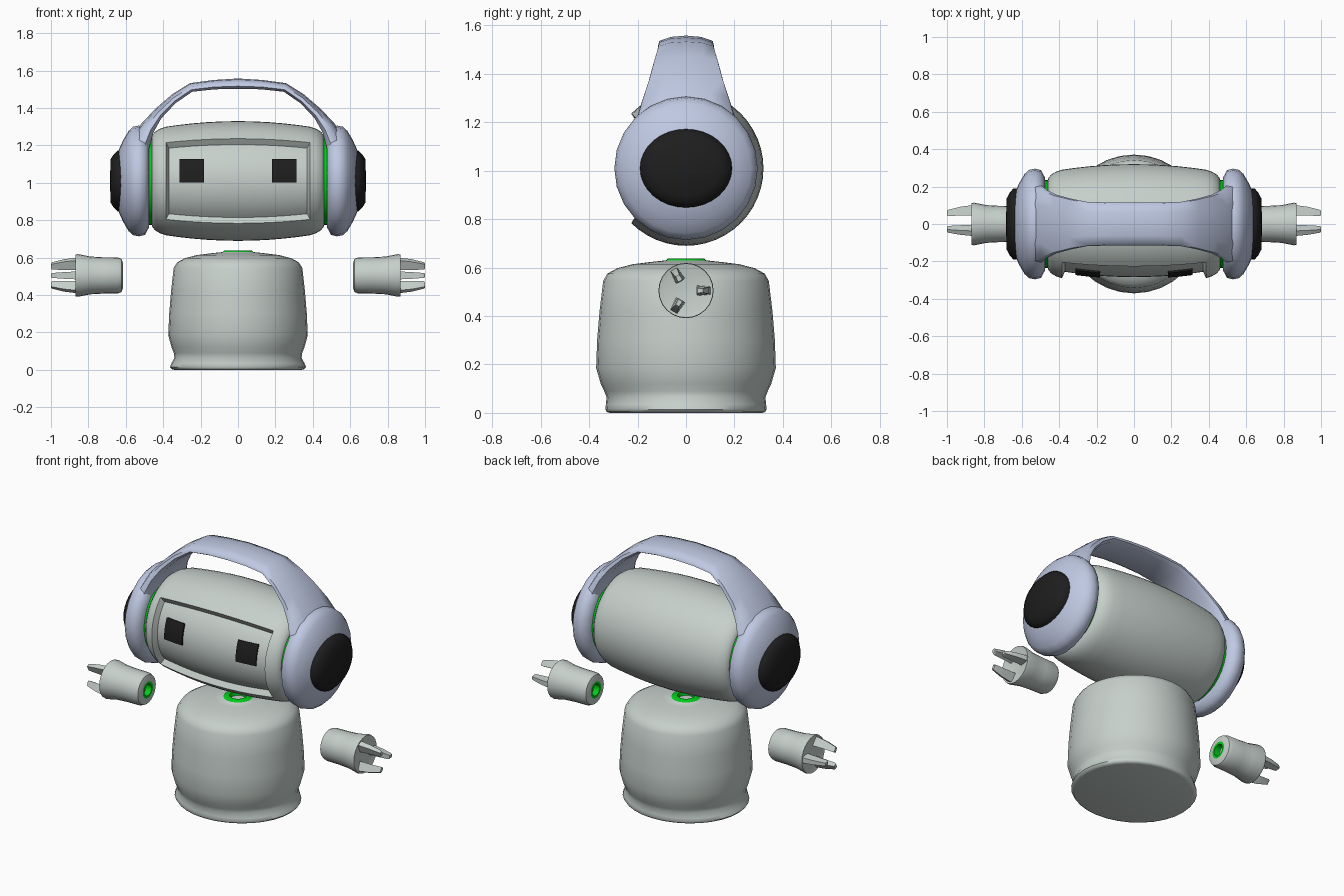
import bpy, bmesh, math
from mathutils import Vector

if "Cube" in bpy.data.objects:
    bpy.data.objects.remove(bpy.data.objects["Cube"])


def material(name, rgb):
    m = bpy.data.materials.new(name)
    m.diffuse_color = (*rgb, 1)
    m.use_nodes = True
    m.node_tree.nodes["Principled BSDF"].inputs["Base Color"].default_value = m.diffuse_color
    return m


GREY = material("pale_grey", (0.57, 0.63, 0.60))
LILAC = material("lilac", (0.52, 0.58, 0.76))
BLACK = material("black", (0.013, 0.013, 0.013))
GREEN = material("green", (0.0, 0.6, 0.01))


def finish(name, bm, mats, angle=40):
    bmesh.ops.recalc_face_normals(bm, faces=bm.faces)
    me = bpy.data.meshes.new(name)
    bm.to_mesh(me)
    bm.free()
    for m in mats:
        me.materials.append(m)
    ob = bpy.data.objects.new(name, me)
    bpy.context.collection.objects.link(ob)
    bpy.ops.object.select_all(action='DESELECT')
    ob.select_set(True)
    bpy.context.view_layer.objects.active = ob
    bpy.ops.object.shade_smooth_by_angle(angle=math.radians(angle))
    return ob


def lathe(profile, axis, centre=0.0, seg=32, sign=1, bm=None, second=()):
    """Profile rows are (position, radius a, radius b). Bands listed in
    second use the second material."""
    bm = bm or bmesh.new()
    rings = []
    for t, ra, rb in profile:
        ring = []
        for k in range(1 if ra == 0 else seg):
            a = 2 * math.pi * k / seg
            u, v = ra * math.cos(a), rb * math.sin(a)
            ring.append(bm.verts.new((u, v, t) if axis == 'Z' else (sign * t, u, centre + v)))
        rings.append(ring)
    for i, (r, s) in enumerate(zip(rings, rings[1:])):
        for k in range(seg):
            loop = []
            for v in (r[k % len(r)], r[(k + 1) % len(r)], s[(k + 1) % len(s)], s[k % len(s)]):
                if v not in loop:
                    loop.append(v)
            bm.faces.new(loop).material_index = int(i in second)
    return bm


def round_rows(rows):
    return [(t, r, r) for t, r in rows]


# Body with a green neck ring around a shallow socket
body = [(0, 0, 0), (0, .34, .315), (.004, .355, .328), (.015, .364, .333), (.035, .356, .331),
        (.065, .340, .328), (.09, .343, .338), (.12, .355, .352), (.185, .373, .371),
        (.3, .368, .367), (.42, .358, .357), (.545, .344, .342), (.575, .325, .325),
        (.597, .285, .285), (.614, .22, .22), (.625, .13, .13), (.63, .082, .082),
        (.637, .076, .076), (.637, .048, .048), (.615, .044, .044), (.615, 0, 0)]
finish("body", lathe(body, 'Z', second=(16, 17, 18)), [GREY, GREEN], 50)

# Barrel head with a sunken face panel
HZ = 1.01
DEPTH = 0.036


def head_r(x):
    return 0.32 - 0.03 * (x / 0.385) ** 2


half = [(x, head_r(x)) for x in (0.08, 0.16, 0.24, 0.32, 0.385)]
half += [(.42, .278), (.445, .262), (.458, .245), (.462, .22), (.462, 0)]
rows = [(-x, r) for x, r in reversed(half)] + [(0, .32)] + half
bm = lathe(round_rows(rows), 'X', HZ, 48)
bmesh.ops.recalc_face_normals(bm, faces=bm.faces)
panel = []
for f in bm.faces:
    c = f.calc_center_median()
    if abs(c.x) < .385 and abs(math.atan2(c.z - HZ, -c.y)) < math.radians(45):
        panel.append(f)
bmesh.ops.inset_region(bm, faces=panel, thickness=0.01, depth=-DEPTH, use_even_offset=True)
finish("head", bm, [GREY], 35)

# Eyes: thin curved plates on the panel
for side, sign in (("left", -1), ("right", 1)):
    bm = bmesh.new()
    N = 5
    grid = []
    for i in range(N):
        x = .183 + .13 * i / (N - 1)
        r = head_r(x) - DEPTH + .009
        col = []
        for j in range(N):
            z = -.007 + .125 * j / (N - 1)
            col.append(bm.verts.new((sign * x, -math.sqrt(r * r - z * z), HZ + z)))
        grid.append(col)
    for i in range(N - 1):
        for j in range(N - 1):
            bm.faces.new((grid[i][j], grid[i + 1][j], grid[i + 1][j + 1], grid[i][j + 1]))
    bmesh.ops.recalc_face_normals(bm, faces=bm.faces)
    if sum(f.normal.y for f in bm.faces) > 0:
        bmesh.ops.reverse_faces(bm, faces=bm.faces)
    bmesh.ops.solidify(bm, geom=bm.faces[:], thickness=.009)
    finish(side + "_eye", bm, [BLACK])

# Ear cups, black caps, green ear rings and hands
cup = [(.472, 0), (.472, .2), (.477, .25), (.497, .288), (.53, .296), (.56, .290),
       (.585, .268), (.612, .222), (.634, .175), (.64, .15), (.64, 0)]
cap = [(.61, .19, .162), (.645, .19, .162), (.664, .168, .143), (.682, .135, .115), (.684, 0, 0)]
ring = [(.45, 0), (.45, .236), (.479, .236), (.479, 0)]
palm = [(.65, 0), (.65, .033), (.614, .035), (.614, .050), (.616, .068), (.622, .088),
        (.642, .096), (.72, .097), (.79, .101), (.855, .114), (.868, .112), (.862, .09), (.857, 0)]
HAND_Z = 0.505
for side, sign in (("left", -1), ("right", 1)):
    finish(side + "_ear_cup", lathe(round_rows(cup), 'X', HZ, 24, sign), [LILAC], 50)
    finish(side + "_ear_cap", lathe(cap, 'X', HZ, 32, sign), [BLACK], 50)
    finish(side + "_ear_ring", lathe(round_rows(ring), 'X', HZ, 32, sign), [GREEN])
    finish(side + "_hand", lathe(round_rows(palm), 'X', HAND_Z, 24, sign, second=(1, 2)),
           [GREY, GREEN])
    # Three tapered fingers
    bm = bmesh.new()
    for k in range(3):
        a = 2 * math.pi * k / 3
        out = Vector((0, math.cos(a), math.sin(a)))
        tan = Vector((0, -math.sin(a), math.cos(a)))
        loops = []
        for x, lo, hi, w in ((.84, .045, .104, .022), (.93, .045, .092, .018),
                             (.993, .043, .076, .013), (1.0, .047, .071, .010)):
            loops.append([bm.verts.new(Vector((sign * x, 0, HAND_Z)) + out * r + tan * t)
                          for r, t in ((lo, -w), (hi, -w * .75), (hi, w * .75), (lo, w))])
        for p, q in zip(loops, loops[1:]):
            for i in range(4):
                bm.faces.new((p[i], p[(i + 1) % 4], q[(i + 1) % 4], q[i]))
        bm.faces.new(loops[0])
        bm.faces.new(loops[-1])
    finish(side + "_fingers", bm, [GREY], 30)

# Headband: outer point, inner point and half width along the arch
arch = [((0, 1.558), (0, 1.503), .115), ((.13, 1.55), (.125, 1.50), .115),
        ((.257, 1.533), (.245, 1.487), .118), ((.35, 1.475), (.335, 1.425), .136),
        ((.435, 1.402), (.41, 1.345), .157), ((.51, 1.325), (.452, 1.27), .183),
        ((.572, 1.24), (.474, 1.19), .208), ((.612, 1.15), (.482, 1.12), .235),
        ((.622, 1.06), (.49, 1.05), .235)]
stations = [((-o[0], o[1]), (-i[0], i[1]), w) for o, i, w in reversed(arch[1:])] + arch
section = [(-.8, 0), (0, .0), (.8, 0), (1, .25), (.96, .6), (.55, .9), (0, 1),
           (-.55, .9), (-.96, .6), (-1, .25)]
bm = bmesh.new()
loops = []
for o, i, w in stations:
    o, i = Vector((o[0], 0, o[1])), Vector((i[0], 0, i[1]))
    loops.append([bm.verts.new(i.lerp(o, t) + Vector((0, w * s, 0))) for s, t in section])
n = len(section)
for p, q in zip(loops, loops[1:]):
    for k in range(n):
        bm.faces.new((p[k], p[(k + 1) % n], q[(k + 1) % n], q[k]))
bm.faces.new(loops[0])
bm.faces.new(loops[-1])
finish("headband", bm, [LILAC], 60)
